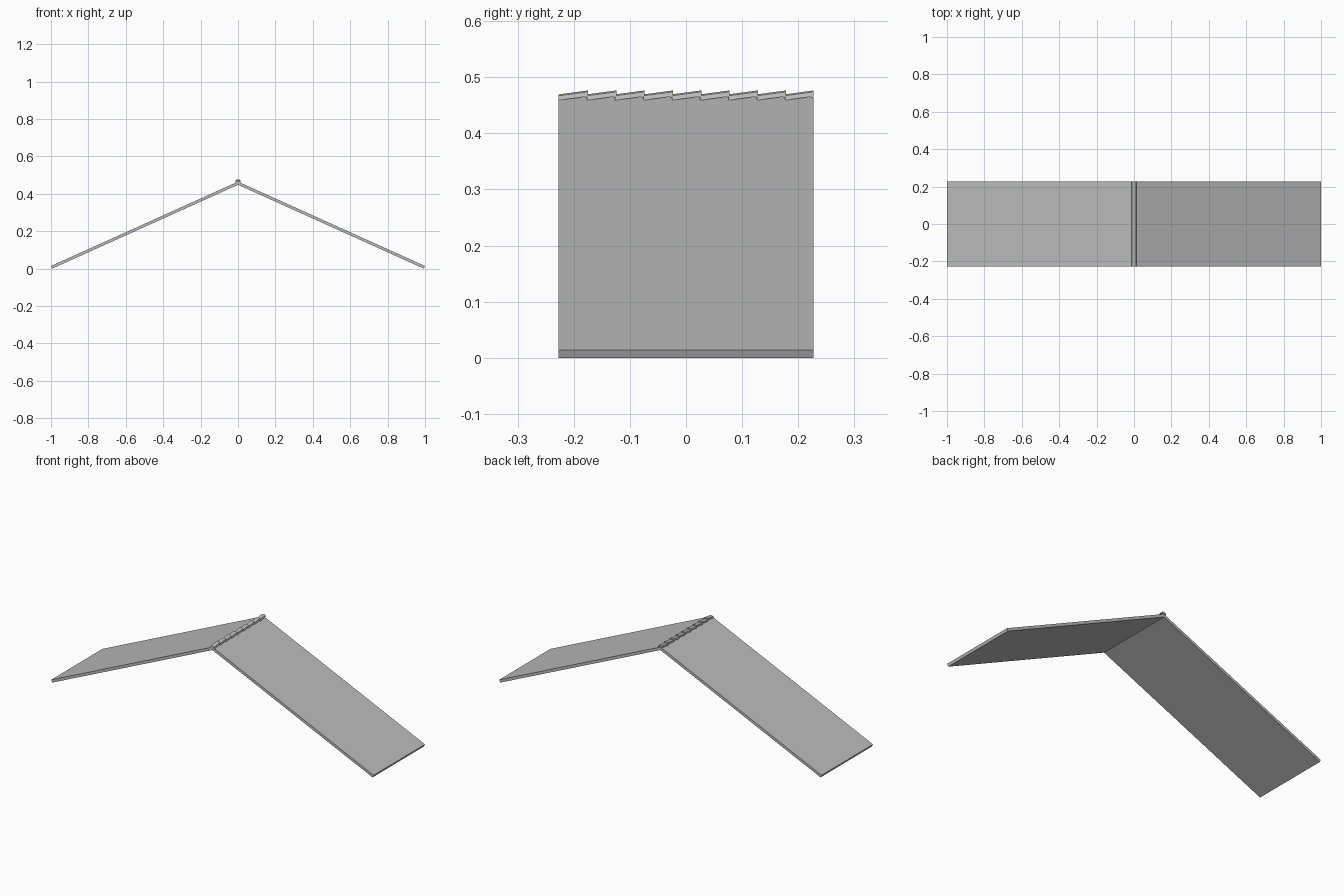
import bpy
import bmesh
from math import atan2, cos, sin

cube = bpy.data.objects.get("Cube")
if cube:
    bpy.data.objects.remove(cube, do_unlink=True)


def make_material(name, value):
    mat = bpy.data.materials.new(name)
    mat.use_nodes = True
    colour = (value, value, value, 1)
    mat.diffuse_color = colour
    mat.node_tree.nodes["Principled BSDF"].inputs["Base Color"].default_value = colour
    return mat


grey = make_material("plain_grey", 0.5)


def prism(name, front, back):
    """Solid between two matching cross-sections given as (x, y, z) points."""
    bm = bmesh.new()
    a = [bm.verts.new(p) for p in front]
    b = [bm.verts.new(p) for p in back]
    bm.faces.new(a)
    bm.faces.new(b[::-1])
    for i in range(len(a)):
        j = (i + 1) % len(a)
        bm.faces.new((a[i], b[i], b[j], a[j]))
    bmesh.ops.recalc_face_normals(bm, faces=bm.faces)
    mesh = bpy.data.meshes.new(name)
    bm.to_mesh(mesh)
    bm.free()
    mesh.materials.append(grey)
    obj = bpy.data.objects.new(name, mesh)
    bpy.context.collection.objects.link(obj)
    return obj


DEPTH = 0.227          # half the roof depth
APEX, EAVE = 0.465, 0.014
THICK = 0.0154
slope = atan2(APEX - EAVE, 1)

# Two sloping roof panels with square-cut eaves, meeting at the ridge
for side, name in ((1, "left_roof_panel"), (-1, "right_roof_panel")):
    section = [
        (0, APEX),
        (side, EAVE),
        (side * (1 - THICK * sin(slope)), EAVE - THICK * cos(slope)),
        (0, APEX - THICK / cos(slope)),
    ]
    prism(name, [(x, -DEPTH, z) for x, z in section],
          [(x, DEPTH, z) for x, z in section])

# Overlapping ridge tiles, each tilted up towards the back
TILES = 9
pitch = 2 * DEPTH / TILES
half = [(0.014, 0), (0.0115, 0.008), (0.005, 0.0105)]
arch = half + [(-x, z) for x, z in reversed(half)]
for i in range(TILES):
    y0 = -DEPTH + i * pitch
    y1 = min(y0 + pitch + 0.002, DEPTH)
    prism(f"ridge_tile_{i + 1}",
          [(x, y0, 0.459 + z) for x, z in arch],
          [(x, y1, 0.466 + z) for x, z in arch])
